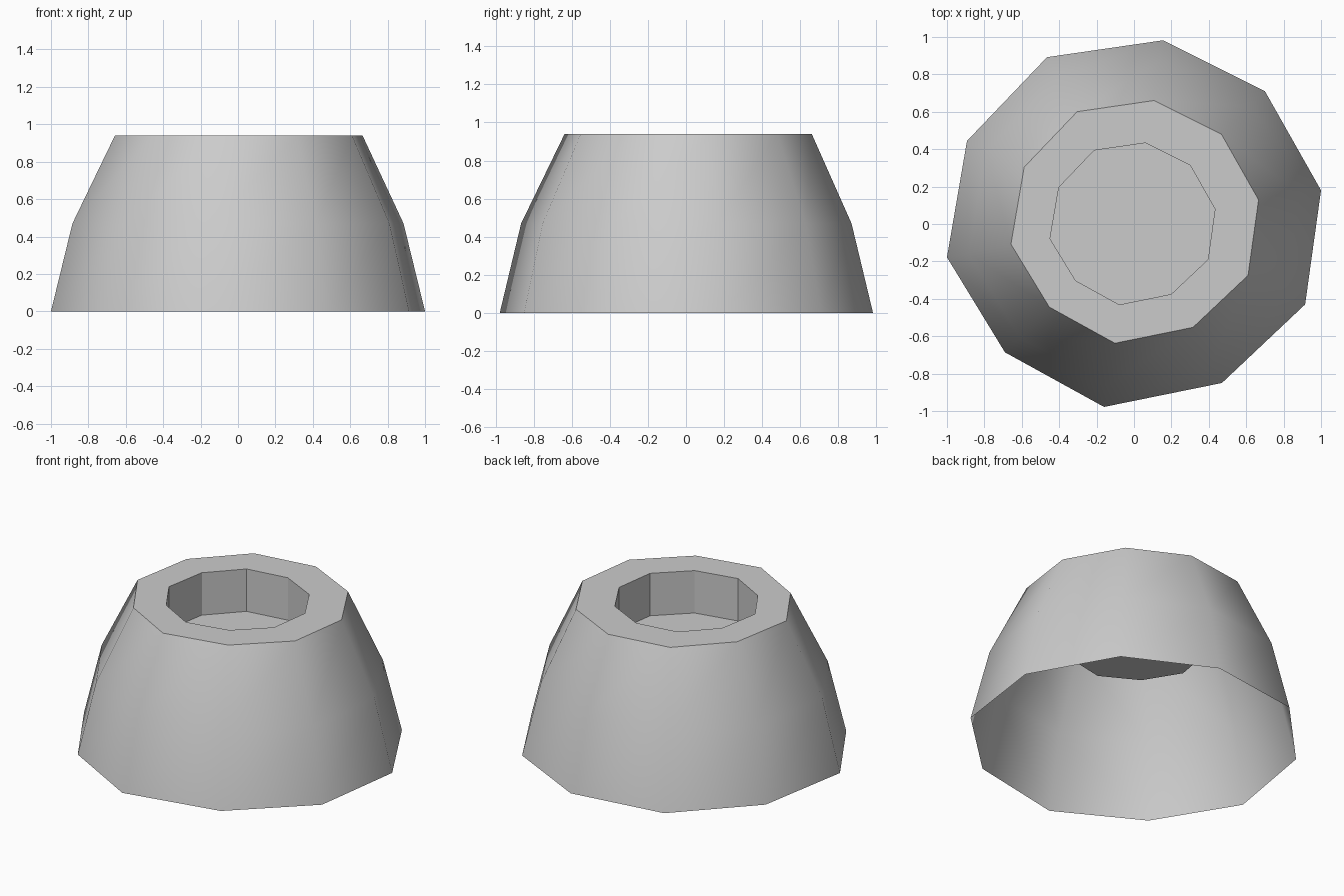
import bpy
import bmesh

if "Cube" in bpy.data.objects:
    bpy.data.objects.remove(bpy.data.objects["Cube"], do_unlink=True)

# Plain grey material
GREY = (0.6, 0.6, 0.6, 1.0)
grey = bpy.data.materials.new("plain grey")
grey.use_nodes = True
grey.diffuse_color = GREY
grey.node_tree.nodes["Principled BSDF"].inputs["Base Color"].default_value = GREY

# Slightly uneven ten-sided outline, counter-clockwise
OUTLINE = [(1, .18), (.70, .71), (.155, .982), (-.465, .892), (-.893, .444),
           (-1, -.178), (-.69, -.686), (-.16, -.978), (.47, -.85), (.915, -.43)]

# Rings from the open base, over the rim and down into the recess:
# scale, height, x offset, y offset
BASE = (1, 0, 0, 0)
SHOULDER = (.885, .47, 0, 0)
RIM = (.662, .94, .004, .01)
RECESS_TOP = (.441, .94, -.008, 0)
RECESS_FLOOR = (.441, .66, -.008, 0)


def add_ring(bm, spec):
    scale, z, dx, dy = spec
    return [bm.verts.new((x * scale + dx, y * scale + dy, z)) for x, y in OUTLINE]


def bridge(bm, lower, upper, smooth):
    count = len(lower)
    for i in range(count):
        j = (i + 1) % count
        face = bm.faces.new((lower[i], lower[j], upper[j], upper[i]))
        face.smooth = smooth


bm = bmesh.new()
base, shoulder, rim, recess, floor = [
    add_ring(bm, s) for s in (BASE, SHOULDER, RIM, RECESS_TOP, RECESS_FLOOR)]

# Rounded outer wall
bridge(bm, base, shoulder, True)
bridge(bm, shoulder, rim, True)
# Flat rim, faceted recess and its floor
bridge(bm, rim, recess, False)
bridge(bm, recess, floor, False)
bm.faces.new(floor)

# Crisp edge around the rim
for i, vert in enumerate(rim):
    bm.edges.get((vert, rim[(i + 1) % len(rim)])).smooth = False

mesh = bpy.data.meshes.new("tapered_shell")
bm.to_mesh(mesh)
bm.free()
mesh.materials.append(grey)
shell = bpy.data.objects.new("tapered_shell", mesh)
bpy.context.collection.objects.link(shell)
